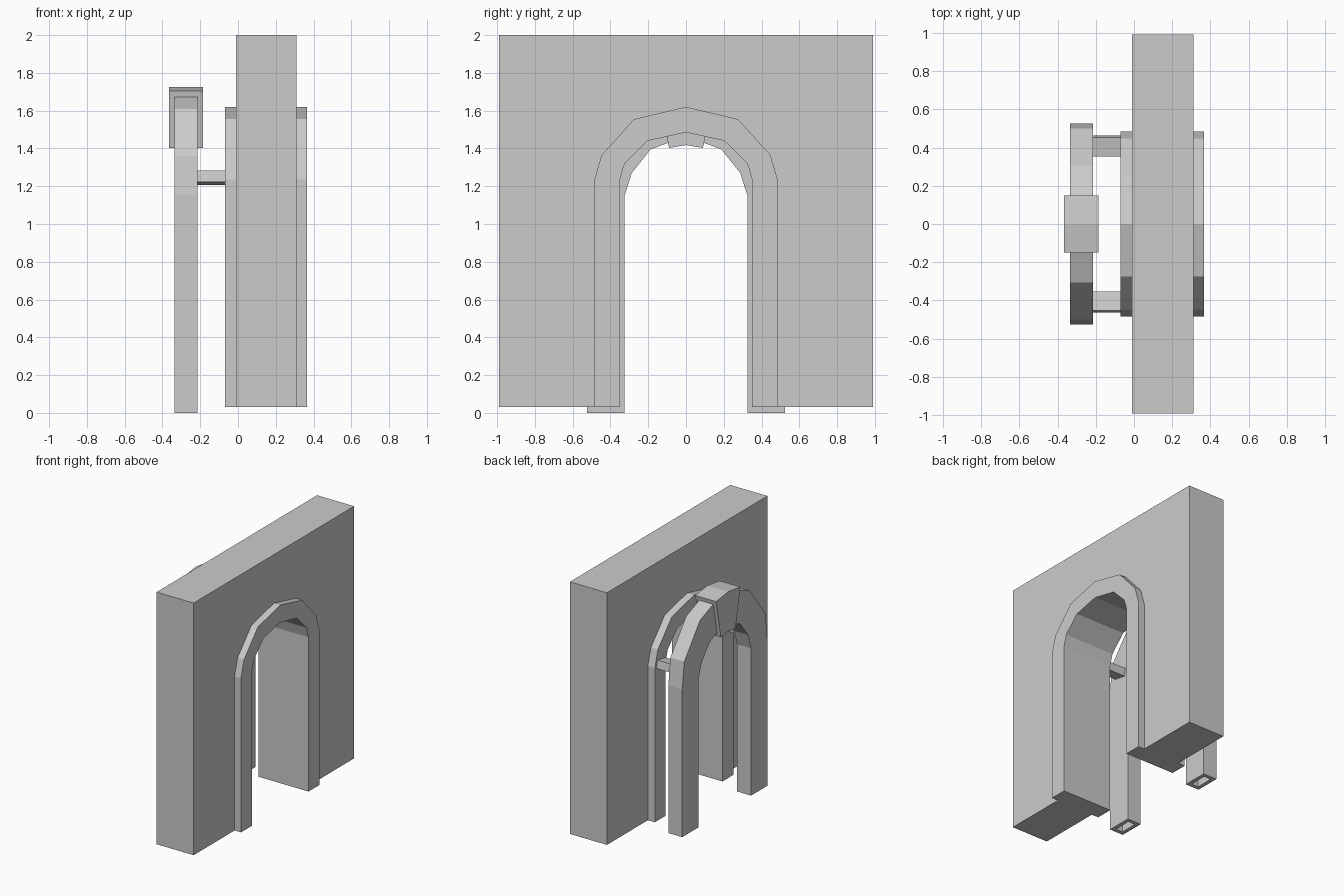
import bpy
import bmesh
import math
from mathutils import Matrix

if "Cube" in bpy.data.objects:
    bpy.data.objects.remove(bpy.data.objects["Cube"])


def finish(bm, name):
    bmesh.ops.remove_doubles(bm, verts=bm.verts, dist=1e-5)
    bmesh.ops.recalc_face_normals(bm, faces=bm.faces)
    mesh = bpy.data.meshes.new(name)
    bm.to_mesh(mesh)
    bm.free()
    ob = bpy.data.objects.new(name, mesh)
    bpy.context.collection.objects.link(ob)
    return ob


def mirror_profile(half):
    """Half profile from the foot (+y) to the crown at y = 0, made whole."""
    return half + [(-y, z) for y, z in reversed(half[:-1])]


def skin(bm, rows, closed=False):
    """Quads between successive rows of verts."""
    for a, b in zip(rows, rows[1:]):
        n = len(a)
        for i in range(n if closed else n - 1):
            j = (i + 1) % n
            bm.faces.new((a[i], a[j], b[j], b[i]))


# Wall with a raised trim around the arched opening, one closed mesh
inner = mirror_profile([(.35, .03), (.35, 1.235), (.325, 1.32), (.205, 1.44), (0, 1.485)])
outer = mirror_profile([(.485, .03), (.485, 1.235), (.447, 1.365), (.275, 1.555), (0, 1.62)])
edge = [(.99, .03), (.99, 2), (-.99, 2), (-.99, .03)]
bm = bmesh.new()


def line(profile, x):
    return [bm.verts.new((x, y, z)) for y, z in profile]


in_b, out_b, wall_b, edge_b = line(inner, -.07), line(outer, -.07), line(outer, -.01), line(edge, -.01)
in_f, out_f, wall_f, edge_f = line(inner, .365), line(outer, .365), line(outer, .31), line(edge, .31)
skin(bm, [wall_b, out_b, in_b, in_f, out_f, wall_f])
skin(bm, [edge_b, edge_f])
for arch, rim in ((wall_b, edge_b), (wall_f, edge_f)):
    bm.faces.new(arch + rim[::-1])
for k in (0, -1):
    bm.faces.new([r[k] for r in (in_b, out_b, wall_b, edge_b, edge_f, wall_f, out_f, in_f)])
finish(bm, "arched_wall")

# Free-standing hollow arch behind the wall: two tubes, open at the foot
arch_out = [(.525, 0), (.525, 1.155), (.5, 1.36), (.305, 1.61), (.115, 1.685)]
arch_in = [(.325, 0), (.325, 1.15), (.287, 1.27), (.187, 1.395), (.08, 1.435)]
X0, X1, WALL = -.335, -.215, .03
for side, label in ((1, "left"), (-1, "right")):
    bm = bmesh.new()
    shells = []
    for inset in (0, WALL):
        rows = []
        for (yo, zo), (yi, zi) in zip(arch_out, arch_in):
            t = inset / math.hypot(yo - yi, zo - zi)
            a = (yo + (yi - yo) * t, zo + (zi - zo) * t)
            b = (yi + (yo - yi) * t, zi + (zo - zi) * t)
            rows.append([bm.verts.new((x, side * y, z)) for x, (y, z) in
                         ((X0 + inset, a), (X1 - inset, a), (X1 - inset, b), (X0 + inset, b))])
        skin(bm, rows, True)
        shells.append(rows)
    skin(bm, [shells[0][0], shells[1][0]], True)
    skin(bm, [shells[0][-1], shells[1][-1]], True)
    finish(bm, "arch_leg_" + label)

# Keystone with slightly peaked top and bottom
key = [(.15, 1.705), (0, 1.725), (-.15, 1.705), (-.09, 1.403), (0, 1.418), (.09, 1.403)]
bm = bmesh.new()
back = [bm.verts.new((-.365, y, z)) for y, z in key]
front = [bm.verts.new((-.185, y, z)) for y, z in key]
skin(bm, [back, front], True)
bm.faces.new(back)
bm.faces.new(front)
finish(bm, "keystone")

# Tilted struts joining the arch to the wall trim
for side, label in ((1, "left"), (-1, "right")):
    bm = bmesh.new()
    bmesh.ops.create_cube(bm, size=1, matrix=Matrix.Translation((-.1425, side * .408, 1.245))
                          @ Matrix.Rotation(side * math.radians(10), 4, 'X')
                          @ Matrix.Diagonal((.145, .103, .062, 1)))
    finish(bm, "strut_" + label)
